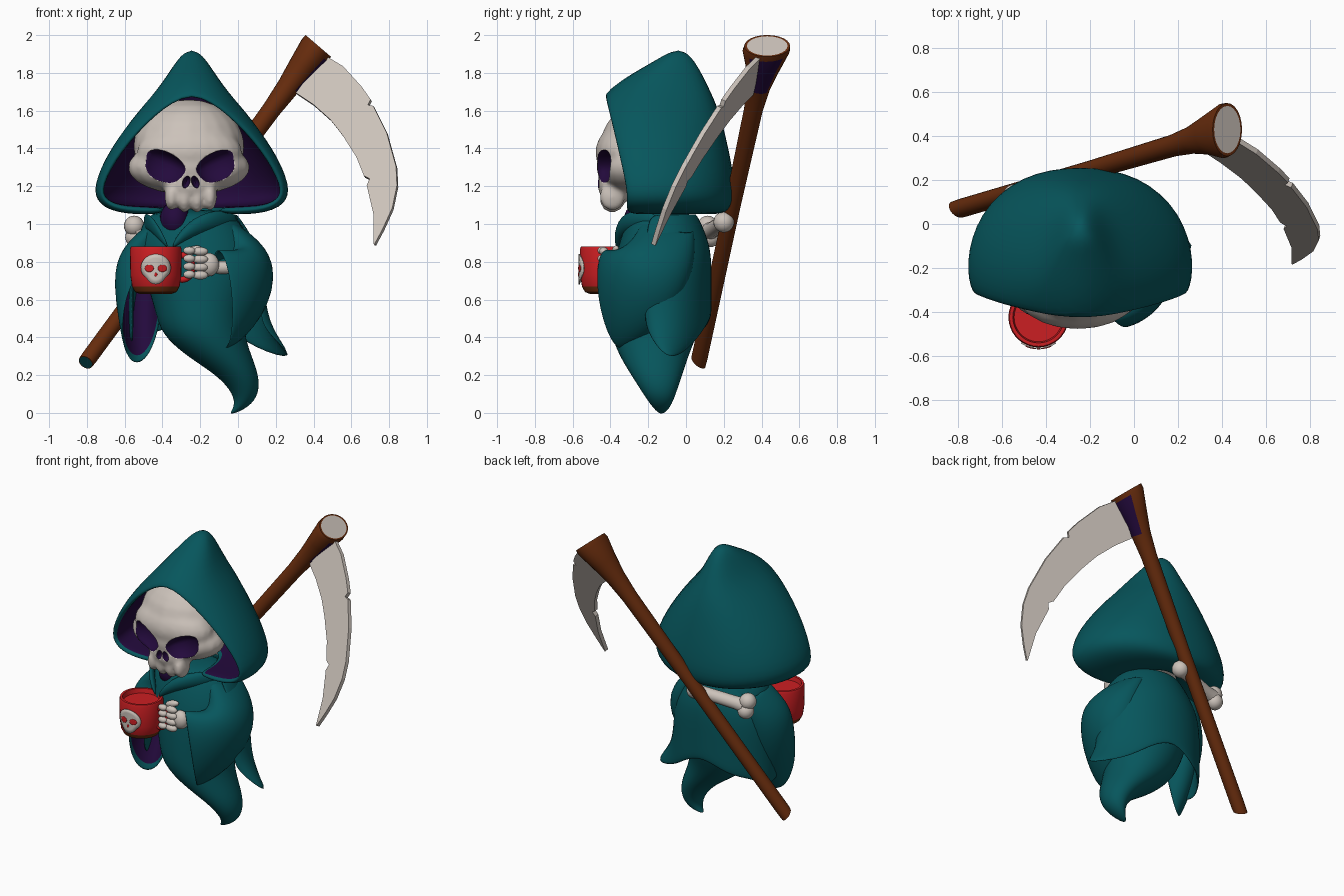
import bpy, bmesh, math
from mathutils import Vector as V, Matrix as M

if "Cube" in bpy.data.objects:
    bpy.data.objects.remove(bpy.data.objects["Cube"])

def material(name, rgb):
    m = bpy.data.materials.new(name)
    m.diffuse_color = (*rgb, 1)
    m.use_nodes = True
    m.node_tree.nodes["Principled BSDF"].inputs["Base Color"].default_value = m.diffuse_color
    return m

TEAL = material("teal cloth", (.002, .093, .108))
PURPLE = material("dark purple", (.017, .003, .046))
BONE = material("bone", (.60, .54, .49))
RED = material("mug red", (.60, .013, .016))
BROWN = material("wood brown", (.135, .025, .004))

def finish(name, bm, mats, subs=0, thick=0, inner=0, sharp=40, recalc=True):
    """Turn a bmesh into a smooth object, with optional shell and subdivision."""
    bmesh.ops.remove_doubles(bm, verts=bm.verts, dist=.0005)
    if recalc:
        bmesh.ops.recalc_face_normals(bm, faces=bm.faces)
    for f in bm.faces:
        f.smooth = True
    if not subs:
        for e in bm.edges:
            e.smooth = e.calc_face_angle(0) < math.radians(sharp)
    me = bpy.data.meshes.new(name)
    bm.to_mesh(me)
    bm.free()
    for m in mats:
        me.materials.append(m)
    ob = bpy.data.objects.new(name, me)
    bpy.context.collection.objects.link(ob)
    if thick:
        s = ob.modifiers.new("shell", 'SOLIDIFY')
        s.thickness, s.offset, s.material_offset = thick, -1, inner
    if subs:
        s = ob.modifiers.new("subdivision", 'SUBSURF')
        s.levels = s.render_levels = subs
    return ob

def grid(rows, closed=False):
    """Skin rows of points with quads."""
    bm = bmesh.new()
    vs = [[bm.verts.new(p) for p in r] for r in rows]
    n = len(rows[0])
    for a, b in zip(vs, vs[1:]):
        for i in range(n if closed else n - 1):
            j = (i + 1) % n
            bm.faces.new((a[i], a[j], b[j], b[i]))
    return bm, vs

def loft(rings, n=12, caps=(None, None)):
    """Skin elliptical rings given as centre, axis, axis; caps are material indices."""
    ang = [2 * math.pi * i / n for i in range(n)]
    bm, vs = grid([[V(c) + V(a) * math.cos(t) + V(b) * math.sin(t) for t in ang]
                   for c, a, b in rings], True)
    for ring, cap in zip((vs[0], vs[-1]), caps):
        if cap is not None:
            bm.faces.new(ring).material_index = cap
    return bm

def blob(bm, c, r, tilt=0, flat=1, index=0):
    """Add an ellipsoid, tilted about y; flat squashes its upper half."""
    vs = bmesh.ops.create_uvsphere(bm, u_segments=20, v_segments=12, radius=1)['verts']
    for v in vs:
        if v.co.z > 0:
            v.co.z *= flat
    bmesh.ops.transform(bm, verts=vs, matrix=M.Translation(c) @ M.Rotation(tilt, 4, 'Y') @ M.Diagonal((*r, 1)))
    for f in {f for v in vs for f in v.link_faces}:
        f.material_index = index

# Hood: height, half gap, front y, half width, back y
rows = []
for z, g, yf, w, yb in [(1.945, 0, -.04, 0, -.04), (1.87, 0, -.17, .085, .05), (1.73, 0, -.455, .18, .13),
                        (1.6, .21, -.42, .30, .19), (1.4, .40, -.37, .45, .24), (1.2, .51, -.325, .54, .275),
                        (1.1, .48, -.32, .51, .265), (1.05, .36, -.32, .38, .22), (1.05, .13, -.30, .15, .05)]:
    half = [(g, yf), (w, yf + .25 * (yb - yf)), (.89 * w, yf + .63 * (yb - yf)), (.52 * w, yb - .07 * (yb - yf)), (0, yb)]
    pts = half + [(-x, y) for x, y in half[-2::-1]]
    rows.append([(-.245 + x, y, z) for x, y in pts])
finish("hood", grid(rows)[0], [TEAL, PURPLE], 2, .045, 1)

# Robe body with curled tail: height, centre, radii
body = [(1.08, -.25, -.13, .2, .15), (1.0, -.25, -.13, .28, .2), (.85, -.22, -.13, .33, .25),
        (.7, -.2, -.13, .30, .27), (.55, -.2, -.14, .25, .27), (.42, -.19, -.17, .23, .24),
        (.3, -.10, -.17, .18, .19), (.2, 0, -.155, .115, .14), (.1, .045, -.14, .07, .09),
        (.03, .02, -.13, .04, .05), (-.005, -.035, -.13, .012, .012)]
finish("robe_body", loft([((x, y, z), (rx, 0, 0), (0, ry, 0)) for z, x, y, rx, ry in body], 12, (0, 0)), [TEAL], 2)

# Cape around the back, with a dipping hem and two flared tips
hem = [.45, .26, .34, .45, .53, .43, .41, .33, .38]
rows = []
for k in range(7):
    f = k / 6
    row = []
    for i, h in enumerate(hem):
        t = math.radians(-20 + 27.5 * i)
        swell = math.sin(min(1, f * 2.2) * math.pi / 2)
        rx, ry = .22 + .15 * swell, .19 + .085 * swell
        flare = .21 * f ** 6 if i == 1 else 0
        row.append((-.22 + rx * math.cos(t) + flare, -.13 + ry * math.sin(t), 1.06 + f * (h - 1.06)))
    rows.append(row)
finish("cape", grid(rows)[0], [TEAL], 2, .02)

# Wide sleeves, the left one showing its purple lining
finish("right_sleeve", loft([((-.06, -.09, 1.0), (-.02, -.14, .03), (-.09, 0, .02)),
                             ((.03, -.11, .85), (-.02, -.17, .08), (-.145, 0, 0)),
                             ((.065, -.19, .7), (-.02, -.15, .18), (-.145, .05, 0)),
                             ((-.01, -.31, .62), (-.02, -.08, .25), (-.11, .10, 0)),
                             ((-.09, -.385, .6), (-.02, -.04, .28), (-.06, .09, 0))]),
       [TEAL], 2, .02, recalc=False)
finish("left_sleeve", loft([((-.42, -.10, 1.0), (.03, -.13, .03), (-.09, 0, -.02)),
                            ((-.50, -.11, .85), (.02, -.13, .08), (-.135, -.02, 0)),
                            ((-.545, -.15, .69), (0, -.10, .17), (-.125, -.05, 0)),
                            ((-.51, -.25, .5), (.03, -.04, .26), (-.11, -.07, 0))]),
       [TEAL, PURPLE], 2, .02, 1, recalc=False)

# Collar folds and dark neck
for side, path in {"right": [(-.35, -.365, .88, .012), (-.27, -.345, .97, .04), (-.12, -.29, 1.03, .045), (.0, -.15, 1.02, .03)],
                   "left": [(-.37, -.36, .88, .012), (-.43, -.32, .97, .035), (-.48, -.25, 1.02, .035), (-.5, -.13, 1.01, .03)]}.items():
    finish(side + "_collar", loft([((x, y, z), (0, 0, r * 1.3), (0, r, 0)) for x, y, z, r in path], 8, (0, 0)), [TEAL], 2)
bm = bmesh.new()
blob(bm, (-.335, -.23, 1.02), (.08, .10, .10))
finish("neck", bm, [PURPLE])

# Skull: blended ellipsoids, then cut sockets
bm = bmesh.new()
blob(bm, (-.26, -.18, 1.41), (.295, .275, .25))
blob(bm, (-.26, -.27, 1.30), (.325, .205, .145))
blob(bm, (-.257, -.32, 1.38), (.28, .16, .15))
blob(bm, (-.25, -.36, 1.21), (.14, .11, .10))
for i in range(4):
    blob(bm, (-.352 + .068 * i, -.39, 1.145 - .012 * (i in (1, 2))), (.037, .07, .075))
skull = finish("skull", bm, [BONE, PURPLE])
cut = bmesh.new()
for s in (-1, 1):
    blob(cut, (-.25 + s * .145, -.47, 1.325), (.125, .10, .12), -s * .42, .5, 1)
    blob(cut, (-.25 + s * .024, -.48, 1.222), (.02, .08, .034), -s * .35, 1, 1)
cutter = finish("socket_cutter", cut, [BONE, PURPLE])
cutter.hide_render = True
cutter.hide_viewport = True
r = skull.modifiers.new("blend", 'REMESH')
r.mode, r.voxel_size, r.use_smooth_shade = 'VOXEL', .014, True
skull.modifiers.new("soften", 'SMOOTH').iterations = 8
b = skull.modifiers.new("sockets", 'BOOLEAN')
b.operation, b.solver, b.object = 'DIFFERENCE', 'EXACT', cutter

# Scythe handle: flared top, bone end, teal foot, purple blade seat
p0, p1 = V((-.81, .065, .262)), V((.425, .43, 1.943))
d = (p1 - p0).normalized()
side = V((.81, 0, -.58))
depth = d.cross(side).normalized()
prof = [(.003, .037, 1), (.003, .041, 1), (.02, .043, 1), (.5, .043, 1), (.8, .05, 1), (.87, .063, .95), (.93, .09, .85),
        (.985, .125, .73), (1, .121, .73), (1, .108, .73)]
rings = []
for t, r, q in prof:
    a, e = side, depth
    if t < .01:
        e = depth - d * .5
    if t > .95:
        a, e = V((.76, 0, -.65)), V((0, 1, 0))
    rings.append((p0.lerp(p1, t), a * r * q, e * r))
bm = loft(rings, 24, (1, 2))
for f in bm.faces:
    c = f.calc_center_median() - p0
    t = c.dot(d) / (p1 - p0).length
    if .87 < t < .97 and (c - d * c.dot(d)).normalized().dot(side) > .6:
        f.material_index = 3
finish("scythe_handle", bm, [BROWN, TEAL, BONE, PURPLE])

# Scythe blade: outer and inner edges on a slanted plane, with two notches
outer = [(.46, 1.89), (.56, 1.83), (.66, 1.72), (.705, 1.655), (.69, 1.625), (.72, 1.62), (.79, 1.48), (.84, 1.3),
         (.845, 1.2), (.82, 1.08), (.77, .97), (.727, .89)]
inner = [(.31, 1.69), (.40, 1.63), (.49, 1.55), (.53, 1.5), (.545, 1.48), (.56, 1.46), (.63, 1.35), (.67, 1.25),
         (.70, 1.235), (.685, 1.2), (.72, 1.05), (.722, .89)]
bm, _ = grid([[(x, -.355 - .333 * x + .476 * z, z) for x, z in e] for e in (outer, inner)])
blade = finish("scythe_blade", bm, [BONE], thick=.025)
blade.modifiers["shell"].offset = 0
for p in blade.data.polygons:
    p.use_smooth = False

# Mug: turned body, handle, painted skull plate
mx, my = -.435, -.425
bm = loft([((mx, my, z), (r, 0, 0), (0, r, 0)) for r, z in
           [(.085, .63), (.11, .64), (.126, .67), (.135, .73), (.137, .865), (.132, .88), (.117, .88), (.111, .85)]],
          36, (0, 0))
for f in bm.faces:
    if f.calc_center_median().z < .66:
        f.material_index = 1
finish("mug", bm, [RED, BROWN])
ring = [2 * math.pi * i / 16 for i in range(17)]
finish("mug_handle", loft([((-.295 + .055 * math.cos(t), my, .77 + .065 * math.sin(t)),
                            (.017 * math.cos(t), 0, .017 * math.sin(t)), (0, .017, 0)) for t in ring], 10), [RED])

def plate(name, x0, z0, rx, rz, mat, off, jaw=False):
    """Thin patch wrapped onto the mug front."""
    rows = []
    for k in (.02, .35, .7, 1):
        row = []
        for i in range(28):
            t = 2 * math.pi * i / 28
            x, z = k * rx * math.cos(t), k * rz * math.sin(t)
            if jaw and math.sin(t) < -.5:
                x, z = x * .8, z * 1.2
            x += x0
            row.append((mx + x, my - math.sqrt((.137 + off) ** 2 - x * x), z0 + z))
        rows.append(row)
    bm, vs = grid(rows, True)
    bm.faces.new(vs[0])
    finish(name, bm, [mat], thick=.006)

plate("mug_emblem", 0, .768, .08, .073, BONE, .006, True)
for s in (-1, 1):
    plate("emblem_eye", s * .035, .765, .024, .019, RED, .009)
plate("emblem_nose", 0, .732, .008, .01, RED, .009)

# Front hand gripping the mug
bm = bmesh.new()
blob(bm, (-.155, -.40, .785), (.055, .045, .062))
blob(bm, (-.08, -.37, .77), (.08, .035, .035))
for i in range(4):
    z = .855 - .042 * i
    blob(bm, (-.2, -.435, z), (.042, .024, .023))
    blob(bm, (-.258, -.445, z + .004), (.032, .023, .021))
blob(bm, (-.24, -.37, .86), (.05, .022, .022), -.3)
finish("front_hand", bm, [BONE], sharp=60)

# Bone arm behind, reaching the handle
a, e = V((-.54, .12, .958)), V((-.21, .2, 1.01))
bm = loft([(a.lerp(e, t), (0, 0, r), (0, r, 0)) for t, r in ((0, .052), (.2, .042), (.8, .04), (1, .045))], 14)
for c, r in (((-.55, .115, .99), .054), ((-.545, .13, .93), .052), (e, .055)):
    blob(bm, c, (r, r, r))
finish("back_arm_bone", bm, [BONE])
